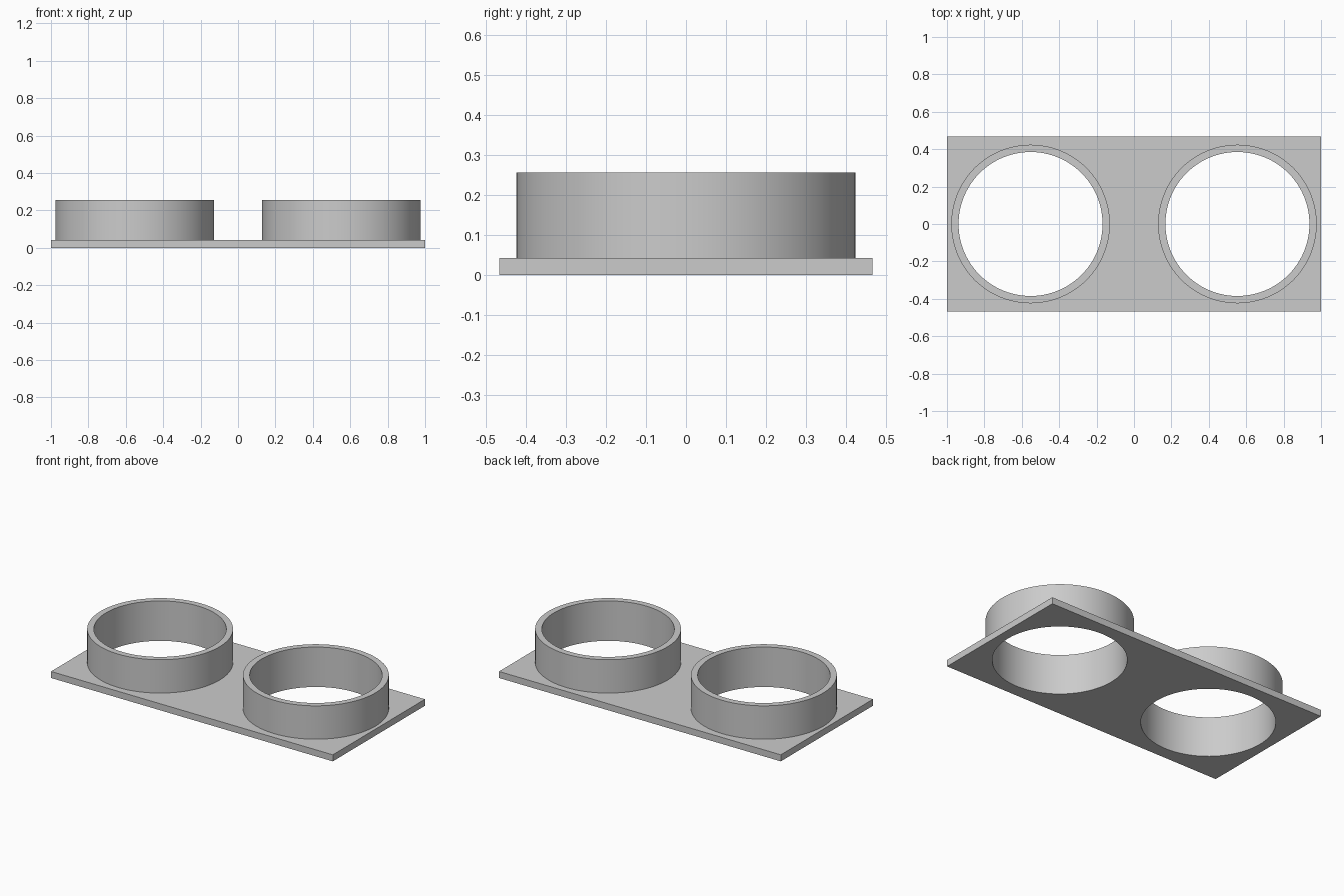
import bpy
import bmesh
from math import radians
from mathutils import Matrix

cube = bpy.data.objects.get("Cube")
if cube:
    bpy.data.objects.remove(cube, do_unlink=True)

LENGTH, DEPTH, THICK = 2.0, 0.934, 0.042
TOP = 0.256
RING_X, OUTER, INNER = 0.553, 0.424, 0.385
SIDES = 96

grey = bpy.data.materials.new("plain grey")
grey.use_nodes = True
colour = (0.6, 0.6, 0.6, 1)
grey.diffuse_color = colour
grey.node_tree.nodes["Principled BSDF"].inputs["Base Color"].default_value = colour


def make_object(name, bm):
    bmesh.ops.recalc_face_normals(bm, faces=bm.faces)
    mesh = bpy.data.meshes.new(name)
    bm.to_mesh(mesh)
    bm.free()
    mesh.materials.append(grey)
    obj = bpy.data.objects.new(name, mesh)
    bpy.context.collection.objects.link(obj)
    return obj


def smooth(obj):
    bpy.ops.object.select_all(action="DESELECT")
    obj.select_set(True)
    bpy.context.view_layer.objects.active = obj
    bpy.ops.object.shade_smooth_by_angle(angle=radians(30))


# Flat rectangular base plate
bm = bmesh.new()
bmesh.ops.create_cube(bm, size=1, matrix=Matrix.Translation((0, 0, THICK / 2))
                      @ Matrix.Diagonal((LENGTH, DEPTH, THICK, 1)))
plate = make_object("base_plate", bm)

for side, x in (("left", RING_X), ("right", -RING_X)):
    # Bore through the plate
    bm = bmesh.new()
    bmesh.ops.create_cone(bm, cap_ends=True, segments=SIDES, radius1=INNER,
                          radius2=INNER, depth=1, matrix=Matrix.Translation((x, 0, 0)))
    cutter = make_object(side + "_bore_cutter", bm)
    cutter.hide_render = True
    cutter.hide_set(True)
    cut = plate.modifiers.new(side + "_bore", "BOOLEAN")
    cut.operation = "DIFFERENCE"
    cut.solver = "EXACT"
    cut.object = cutter

    # Thin upright ring around the bore
    bm = bmesh.new()
    corners = [(INNER, THICK), (OUTER, THICK), (OUTER, TOP), (INNER, TOP)]
    verts = [bm.verts.new((r, 0, z)) for r, z in corners]
    edges = [bm.edges.new((verts[i], verts[(i + 1) % 4])) for i in range(4)]
    bmesh.ops.spin(bm, geom=verts + edges, cent=(0, 0, 0), axis=(0, 0, 1),
                   angle=radians(360), steps=SIDES, use_merge=True)
    bmesh.ops.remove_doubles(bm, verts=bm.verts, dist=0.0001)
    bmesh.ops.translate(bm, verts=bm.verts, vec=(x, 0, 0))
    smooth(make_object(side + "_ring", bm))

# Bake the bores into the plate and drop the cutters
bpy.context.view_layer.update()
bpy.ops.object.select_all(action="DESELECT")
plate.select_set(True)
bpy.context.view_layer.objects.active = plate
for name in [m.name for m in plate.modifiers]:
    bpy.ops.object.modifier_apply(modifier=name)
for obj in [o for o in bpy.data.objects if o.name.endswith("_bore_cutter")]:
    bpy.data.objects.remove(obj, do_unlink=True)
smooth(plate)
